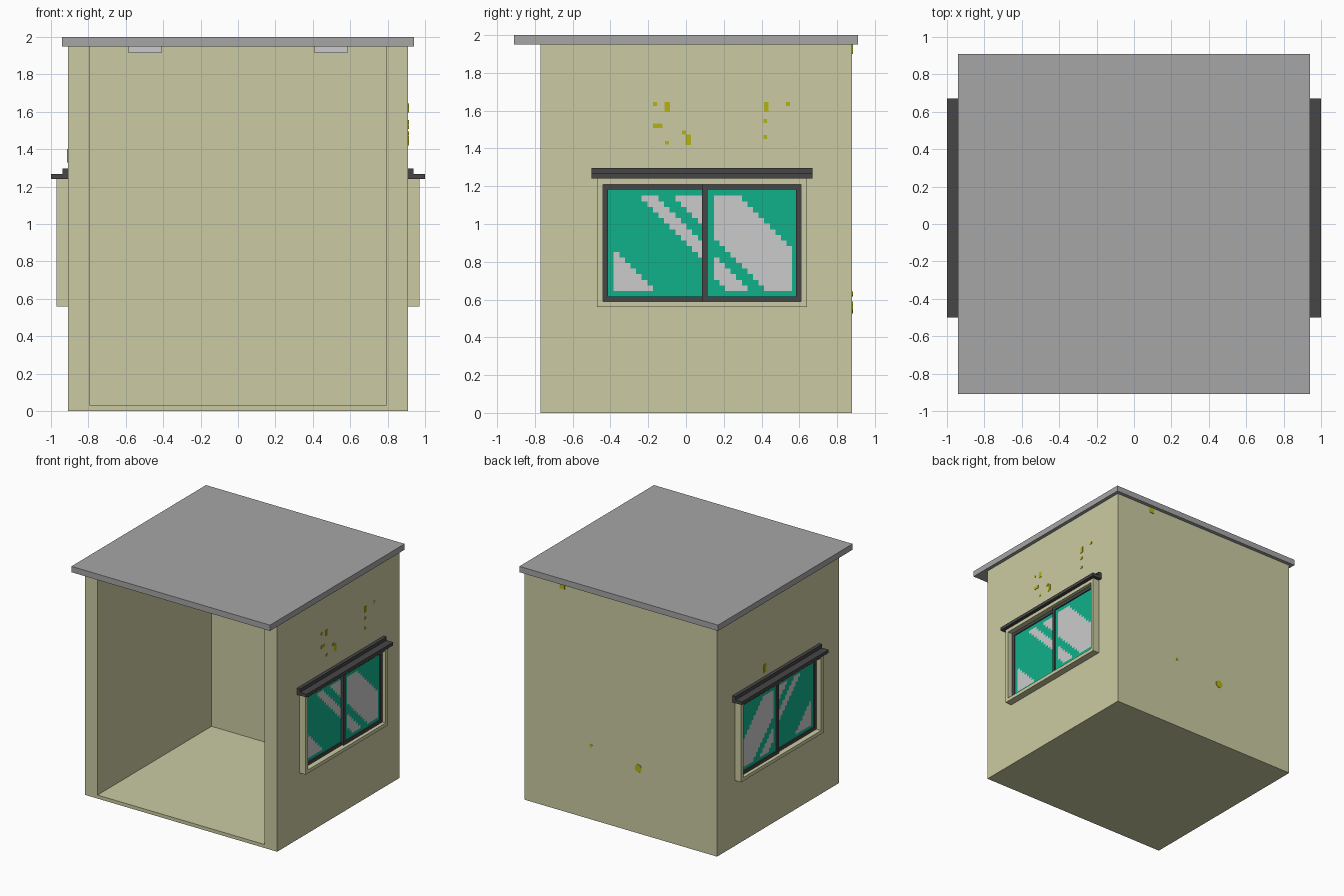
import bpy, bmesh, math
from mathutils import Vector

if "Cube" in bpy.data.objects:
    bpy.data.objects.remove(bpy.data.objects["Cube"])


def material(name, r, g, b):
    lin = lambda c: ((c / 255 + 0.055) / 1.055) ** 2.4
    m = bpy.data.materials.new(name)
    m.diffuse_color = (lin(r), lin(g), lin(b), 1)
    m.use_nodes = True
    m.node_tree.nodes["Principled BSDF"].inputs["Base Color"].default_value = m.diffuse_color
    return m


BEIGE = material("beige_plaster", 203, 203, 163)
GREY = material("roof_grey", 166, 166, 166)
DARK = material("dark_metal", 70, 70, 70)
GREEN = material("green_glass", 16, 177, 138)
PALE = material("pale_grey", 203, 203, 203)
STAIN = material("olive_stain", 180, 180, 20)


def finish(name, bm, mats, mirror=False):
    me = bpy.data.meshes.new(name)
    bm.to_mesh(me)
    bm.free()
    for m in mats:
        me.materials.append(m)
    ob = bpy.data.objects.new(name, me)
    bpy.context.collection.objects.link(ob)
    if mirror:
        ob.modifiers.new("mirror", 'MIRROR').use_mirror_merge = False
    return ob


def add_box(bm, x, y, z):
    vs = bmesh.ops.create_cube(bm, size=1)["verts"]
    for v in vs:
        v.co = Vector([(a + b) / 2 + c * (b - a) for c, (a, b) in zip(v.co, (x, y, z))])


def box(name, x, y, z, mat, mirror=False):
    bm = bmesh.new()
    add_box(bm, x, y, z)
    return finish(name, bm, [mat], mirror)


def prism(bm, face_points, offset):
    f = bm.faces.new([bm.verts.new(p) for p in face_points])
    ext = bmesh.ops.extrude_face_region(bm, geom=[f], use_keep_orig=True)["geom"]
    for v in ext:
        if isinstance(v, bmesh.types.BMVert):
            v.co += Vector(offset)
    bmesh.ops.recalc_face_normals(bm, faces=bm.faces)


def ring(name, x, y, z, t, mat):
    """Rectangular frame facing +x, mirrored to the other wall."""
    bm = bmesh.new()
    loops = []
    for xx, i in ((x[0], 0), (x[1], 0), (x[1], t), (x[0], t)):
        corners = ((y[0] + i, z[0] + i), (y[1] - i, z[0] + i),
                   (y[1] - i, z[1] - i), (y[0] + i, z[1] - i))
        loops.append([bm.verts.new((xx, a, b)) for a, b in corners])
    for k in range(4):
        a, b = loops[k], loops[(k + 1) % 4]
        for j in range(4):
            n = (j + 1) % 4
            bm.faces.new((a[j], a[n], b[n], b[j]))
    bmesh.ops.recalc_face_normals(bm, faces=bm.faces)
    return finish(name, bm, [mat], True)


# Hollow room, open at the front
room = box("room_walls", (-0.91, 0.91), (-0.77, 0.88), (0, 1.95), BEIGE)
cutter = box("room_cutter", (-0.79, 0.79), (-0.9, 0.77), (0.03, 2.1), BEIGE)
cutter.hide_render = True
mod = room.modifiers.new("hollow", 'BOOLEAN')
mod.operation, mod.solver, mod.object = 'DIFFERENCE', 'EXACT', cutter
bpy.context.view_layer.objects.active = room
bpy.ops.object.modifier_apply(modifier=mod.name)
bpy.data.objects.remove(cutter)

# Roof slab and ceiling lamps
box("roof", (-0.94, 0.94), (-0.91, 0.91), (1.95, 2.0), GREY)
box("ceiling_lamp", (0.41, 0.585), (-0.45, 0.45), (1.915, 1.952), PALE, True)

# Window surrounds and sliding sashes
ring("window_surround", (0.90, 0.97), (-0.47, 0.64), (0.56, 1.24), 0.03, BEIGE)
ring("front_sash", (0.90, 0.925), (-0.44, 0.113), (0.59, 1.21), 0.027, DARK)
ring("rear_sash", (0.90, 0.94), (0.086, 0.61), (0.59, 1.21), 0.027, DARK)


# Glass panes as a grid of cells, glints picked by diagonal bands
def pane(name, x, y, z, area, bands):
    step = 0.0297
    bm = bmesh.new()

    def lines(lo, hi, start, end):
        n = round((end - start) / step)
        inner = [start + (end - start) * i / n for i in range(n + 1)]
        return sorted({lo, hi, *[v for v in inner if lo < v < hi]})

    ys, zs = lines(*y, *area[0]), lines(*z, *area[1])
    grid = [[bm.verts.new((x, a, b)) for b in zs] for a in ys]
    for i in range(len(ys) - 1):
        for j in range(len(zs) - 1):
            f = bm.faces.new((grid[i][j], grid[i + 1][j], grid[i + 1][j + 1], grid[i][j + 1]))
            cy, cz = (ys[i] + ys[i + 1]) / 2, (zs[j] + zs[j + 1]) / 2
            inside = area[0][0] < cy < area[0][1] and area[1][0] < cz < area[1][1]
            f.material_index = int(inside and any(a < cy + cz < b for a, b in bands))
    finish(name, bm, [GREEN, PALE], True)


pane("front_glass", 0.916, (-0.42, 0.10), (0.61, 1.19), ((-0.383, 0.092), (0.645, 1.15)),
     [(0, 0.48), (0.905, 0.985), (1.085, 2)])
pane("rear_glass", 0.93, (0.10, 0.59), (0.61, 1.19), ((0.147, 0.562), (0.645, 1.15)),
     [(0.88, 0.975), (1.085, 1.42)])

# Stepped rain ledge over each window
bm = bmesh.new()
ledge = ((0.90, 1.24), (1.0, 1.24), (1.0, 1.267), (0.938, 1.267), (0.938, 1.297), (0.90, 1.297))
prism(bm, [(x, -0.50, z) for x, z in ledge], (0, 1.17, 0))
finish("rain_ledge", bm, [DARK], True)

# Small stains on the right wall: y, z, width, height
bm = bmesh.new()
for y, z, w, h in ((-0.165, 1.635, .022, .02), (-0.10, 1.62, .03, .05), (-0.15, 1.52, .05, .025),
                   (-0.10, 1.43, .02, .02), (-0.01, 1.485, .02, .02), (0.012, 1.447, .03, .055),
                   (0.425, 1.62, .026, .05), (0.42, 1.545, .02, .02), (0.42, 1.46, .02, .02),
                   (0.54, 1.635, .022, .02)):
    add_box(bm, (0.909, 0.913), (y - w / 2, y + w / 2), (z - h / 2, z + h / 2))
finish("right_wall_stains", bm, [STAIN])

# Drip on the left wall
box("left_wall_stain", (-0.913, -0.909), (0.215, 0.25), (1.33, 1.40), STAIN)

# Stains on the back wall
bm = bmesh.new()
add_box(bm, (0.53, 0.58), (0.879, 0.883), (1.90, 1.95))
for x, z, r in ((-0.165, 0.557, 0.034), (0.28, 0.63, 0.014)):
    pts = [(x + r * math.cos(a), 0.879, z + r * math.sin(a))
           for a in (math.radians(22.5 + 45 * k) for k in range(8))]
    prism(bm, pts, (0, 0.004, 0))
finish("back_wall_stains", bm, [STAIN])
